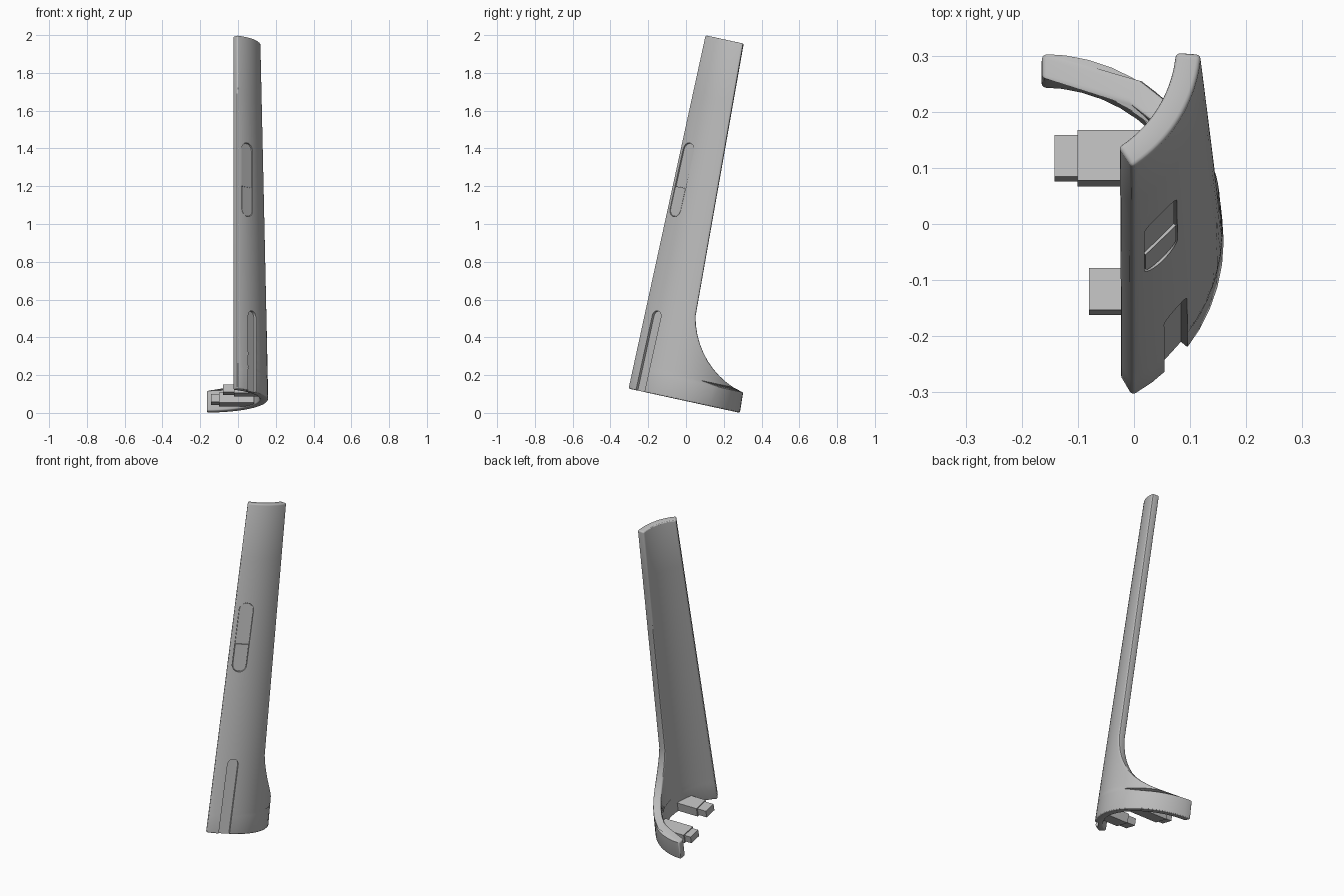
import bpy, bmesh
from math import radians, sin, cos, asin, atan2, pi, hypot
from mathutils import Vector

if "Cube" in bpy.data.objects:
    bpy.data.objects.remove(bpy.data.objects["Cube"], do_unlink=True)

LENGTH, THICK, COLS = 1.914, 0.045, 20
TILT = radians(-12.3)
ORIGIN = (0, -0.31, 0.13)

grey = bpy.data.materials.new("satin_grey")
grey.use_nodes = True
grey.diffuse_color = (0.5, 0.5, 0.5, 1)
grey.node_tree.nodes["Principled BSDF"].inputs["Base Color"].default_value = (0.5, 0.5, 0.5, 1)


def make(name, bm):
    """Turn a bmesh in the leaning frame (x, across, along) into an object."""
    bmesh.ops.recalc_face_normals(bm, faces=bm.faces)
    mesh = bpy.data.meshes.new(name)
    bm.to_mesh(mesh)
    bm.free()
    mesh.materials.append(grey)
    obj = bpy.data.objects.new(name, mesh)
    bpy.context.collection.objects.link(obj)
    obj.location = ORIGIN
    obj.rotation_euler = (TILT, 0, 0)
    return obj


def arc_at(w):
    """Centre x, centre across and radius of the tapered outer arc."""
    t = w / LENGTH
    return -0.165 + 0.015 * t, 0.285 - 0.055 * t, 0.325 - 0.055 * t


def angle_at(u, w):
    cx, cu, r = arc_at(w)
    return asin(max(-1, min(1, (u - cu) / r)))


def flare(n=10):
    """Circular arc sweeping from the back tab up to the narrow stem."""
    a, b = Vector((0.598, 0.109)), Vector((0.271, 0.448))
    chord = b - a
    half = radians(31.5)
    radius = chord.length / 2 / sin(half)
    normal = Vector((chord.y, -chord.x)).normalized()
    centre = (a + b) / 2 + normal * radius * cos(half)
    start = atan2(a.y - centre.y, a.x - centre.x)
    for i in range(n + 1):
        ang = start - 2 * half * i / n
        yield centre.x + radius * cos(ang), centre.y + radius * sin(ang)


def smooth(obj):
    bpy.ops.object.select_all(action="DESELECT")
    obj.select_set(True)
    bpy.context.view_layer.objects.active = obj
    bpy.ops.object.shade_smooth_by_angle(angle=radians(30))


# Curved shell: rows of annular sectors, bridged along the length
rows = [(0, pi / 2), (0.109, pi / 2)]
rows += [(w, angle_at(u, w)) for u, w in list(flare())[1:]]
rows += [(w, angle_at(0.271 - 0.061 * (w - 0.448) / (LENGTH - 0.448), w))
         for w in (0.8, 1.2, 1.6, LENGTH)]
bm = bmesh.new()
rings = []
for w, end in rows:
    cx, cu, r = arc_at(w)
    start = angle_at(0.003, w)
    angles = [start + (end - start) * i / COLS for i in range(COLS + 1)]
    ring = [bm.verts.new((cx + r * cos(a), cu + r * sin(a), w)) for a in angles]
    r -= THICK
    ring += [bm.verts.new((cx + r * cos(a), cu + r * sin(a), w)) for a in reversed(angles)]
    rings.append(ring)
count = len(rings[0])
for low, high in zip(rings, rings[1:]):
    for i in range(count):
        j = (i + 1) % count
        bm.faces.new((low[i], low[j], high[j], high[i]))
for ring in (rings[0], rings[-1]):
    for i in range(COLS):
        bm.faces.new((ring[i], ring[i + 1], ring[count - 2 - i], ring[count - 1 - i]))
shell = make("handle_shell", bm)
bevel = shell.modifiers.new("soft_edges", "BEVEL")
bevel.width, bevel.segments = 0.008, 3
bevel.limit_method, bevel.angle_limit = "ANGLE", radians(40)


def pill(name, u, w0, w1, half, d0, d1, round_low=True, round_high=True):
    """Slot-shaped prism standing on the outer surface, from depth d0 to d1."""
    w = (w0 + w1) / 2
    cx, cu, r = arc_at(w)
    a = angle_at(u, w)
    outline = []
    for end, sign, rounded in ((w1, 1, round_high), (w0, -1, round_low)):
        if rounded:
            for i in range(13):
                t = pi * i / 12
                outline.append((sign * half * cos(t), end - sign * half * (1 - sin(t))))
        else:
            outline += [(sign * half, end), (-sign * half, end)]
    bm = bmesh.new()
    loops = []
    for d in (d0, d1):
        x, y = cx + (r + d) * cos(a), cu + (r + d) * sin(a)
        loops.append([bm.verts.new((x - s * sin(a), y + s * cos(a), h)) for s, h in outline])
    n = len(outline)
    bm.faces.new(loops[0])
    bm.faces.new(loops[1])
    for i in range(n):
        j = (i + 1) % n
        bm.faces.new((loops[0][i], loops[0][j], loops[1][j], loops[1][i]))
    return make(name, bm)


# Recesses cut in the outer face: switch slot and long lower groove
cutters = [
    pill("switch_cutter", 0.045, 0.94, 1.34, 0.041, -0.014, 0.05),
    pill("groove_cutter", 0.068, -0.05, 0.435, 0.031, -0.017, 0.05, round_low=False),
]
for cutter in cutters:
    cutter.hide_render = True
    cut = shell.modifiers.new(cutter.name, "BOOLEAN")
    cut.operation, cut.object, cut.solver = "DIFFERENCE", cutter, "EXACT"
bpy.context.view_layer.update()
bpy.context.view_layer.objects.active = shell
for mod in list(shell.modifiers):
    bpy.ops.object.modifier_apply(modifier=mod.name)
for cutter in cutters:
    bpy.data.objects.remove(cutter, do_unlink=True)
smooth(shell)

# Two-part rocker switch in its slot
smooth(pill("switch_lower", 0.045, 0.943, 1.1, 0.038, -0.02, -0.004, round_high=False))
smooth(pill("switch_upper", 0.045, 1.102, 1.337, 0.038, -0.02, -0.008, round_low=False))


# Stepped locating pegs on the inner side
def box(bm, x0, x1, u, half, w0, w1):
    made = bmesh.ops.create_cube(bm, size=1)["verts"]
    for v in made:
        v.co = ((x0 + x1) / 2 + v.co.x * (x1 - x0), u + v.co.y * 2 * half,
                (w0 + w1) / 2 + v.co.z * (w1 - w0))


for name, u, tip, step, root in (("front_peg", 0.187, -0.08, -0.022, 0.11),
                                 ("back_peg", 0.43, -0.142, -0.101, 0.085)):
    bm = bmesh.new()
    box(bm, tip, step + 0.01, u, 0.038, 0.012, 0.054)
    box(bm, step, root, u, 0.046, 0.006, 0.06)
    make(name, bm)
